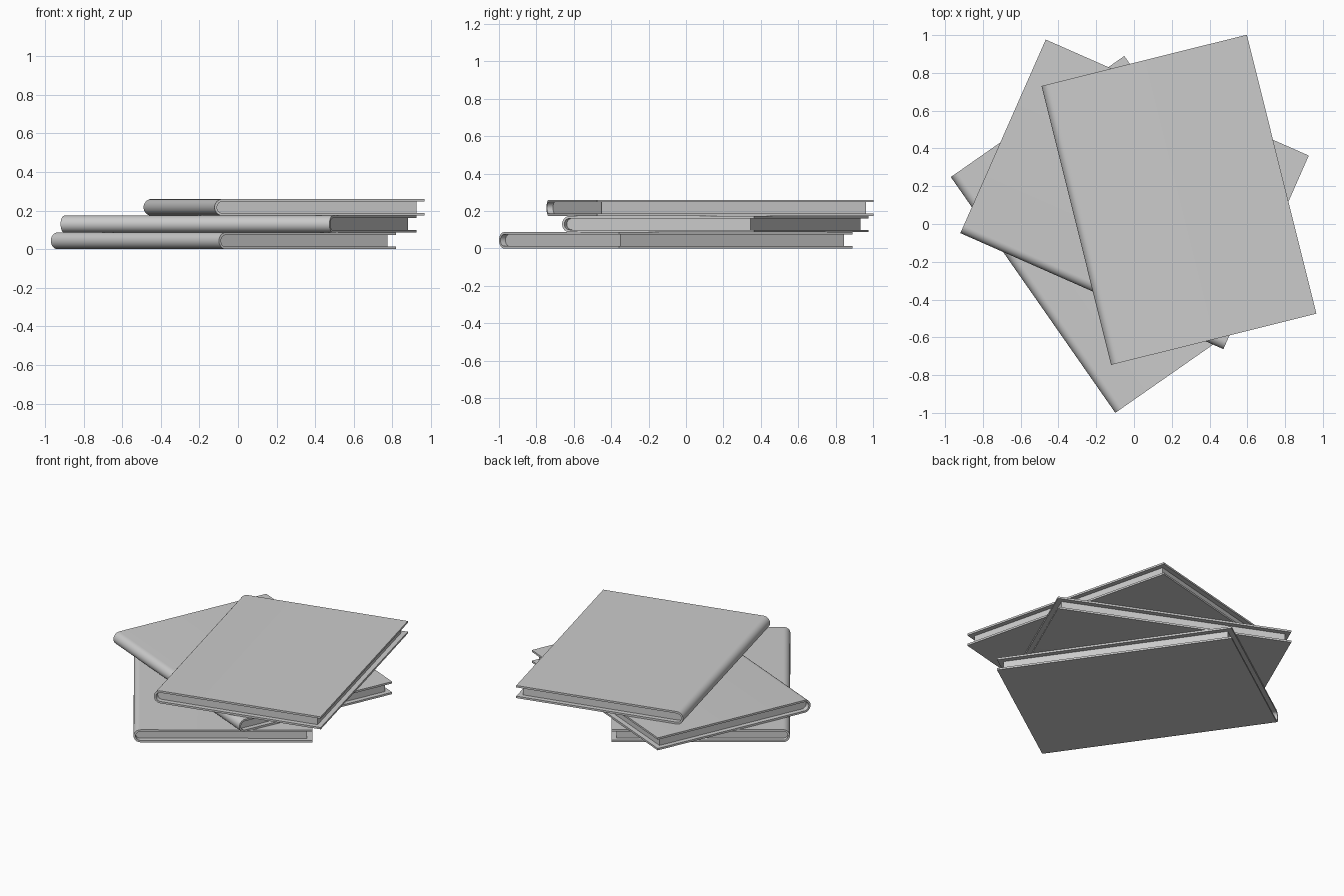
import bpy, bmesh
from math import sin, cos, pi, radians

if "Cube" in bpy.data.objects:
    bpy.data.objects.remove(bpy.data.objects["Cube"])

W, L, H = 1.12, 1.522, 0.0867   # book width, length, thickness
T, INSET = 0.013, 0.033         # cover thickness, page inset
SEG = 16
R = H / 2


def spine_arc(r):
    """Half circle from the top board round the spine to the bottom board."""
    cx = -W / 2 + R
    return [(cx + r * cos(pi / 2 + pi * i / SEG), R + r * sin(pi / 2 + pi * i / SEG))
            for i in range(SEG + 1)]


def extrude_profile(name, profile, length, loc, angle):
    """Extrude a closed x-z profile along y, centred."""
    bm = bmesh.new()
    face = bm.faces.new([bm.verts.new((x, -length / 2, z)) for x, z in profile])
    ext = bmesh.ops.extrude_face_region(bm, geom=[face])
    moved = [g for g in ext["geom"] if isinstance(g, bmesh.types.BMVert)]
    bmesh.ops.translate(bm, verts=moved, vec=(0, length, 0))
    bmesh.ops.recalc_face_normals(bm, faces=bm.faces)
    mesh = bpy.data.meshes.new(name)
    bm.to_mesh(mesh)
    bm.free()
    ob = bpy.data.objects.new(name, mesh)
    bpy.context.collection.objects.link(ob)
    ob.location = loc
    ob.rotation_euler.z = radians(angle)
    bpy.ops.object.select_all(action='DESELECT')
    ob.select_set(True)
    bpy.context.view_layer.objects.active = ob
    bpy.ops.object.shade_smooth_by_angle(angle=radians(30))


def book(name, x, y, z, angle):
    outer, inner = spine_arc(R), spine_arc(R - T)
    fore, page = W / 2, W / 2 - INSET
    # cover: U-shaped wrap of two boards and a rounded spine
    cover = ([(fore, H)] + outer + [(fore, 0), (fore, T)]
             + inner[::-1] + [(fore, H - T)])
    extrude_profile(name + "_cover", cover, L, (x, y, z), angle)
    # page block with rounded back, set in from the boards
    pages = [(page, H - T)] + inner + [(page, T)]
    extrude_profile(name + "_pages", pages, L - 2 * INSET, (x, y, z), angle)


# stack, bottom to top
for i, (name, x, y, angle) in enumerate([
        ("bottom_book", -0.075, -0.055, 34.9),
        ("middle_book", 0.003, 0.157, 66.2),
        ("top_book", 0.238, 0.128, 14.0)]):
    book(name, x, y, i * H, angle)
